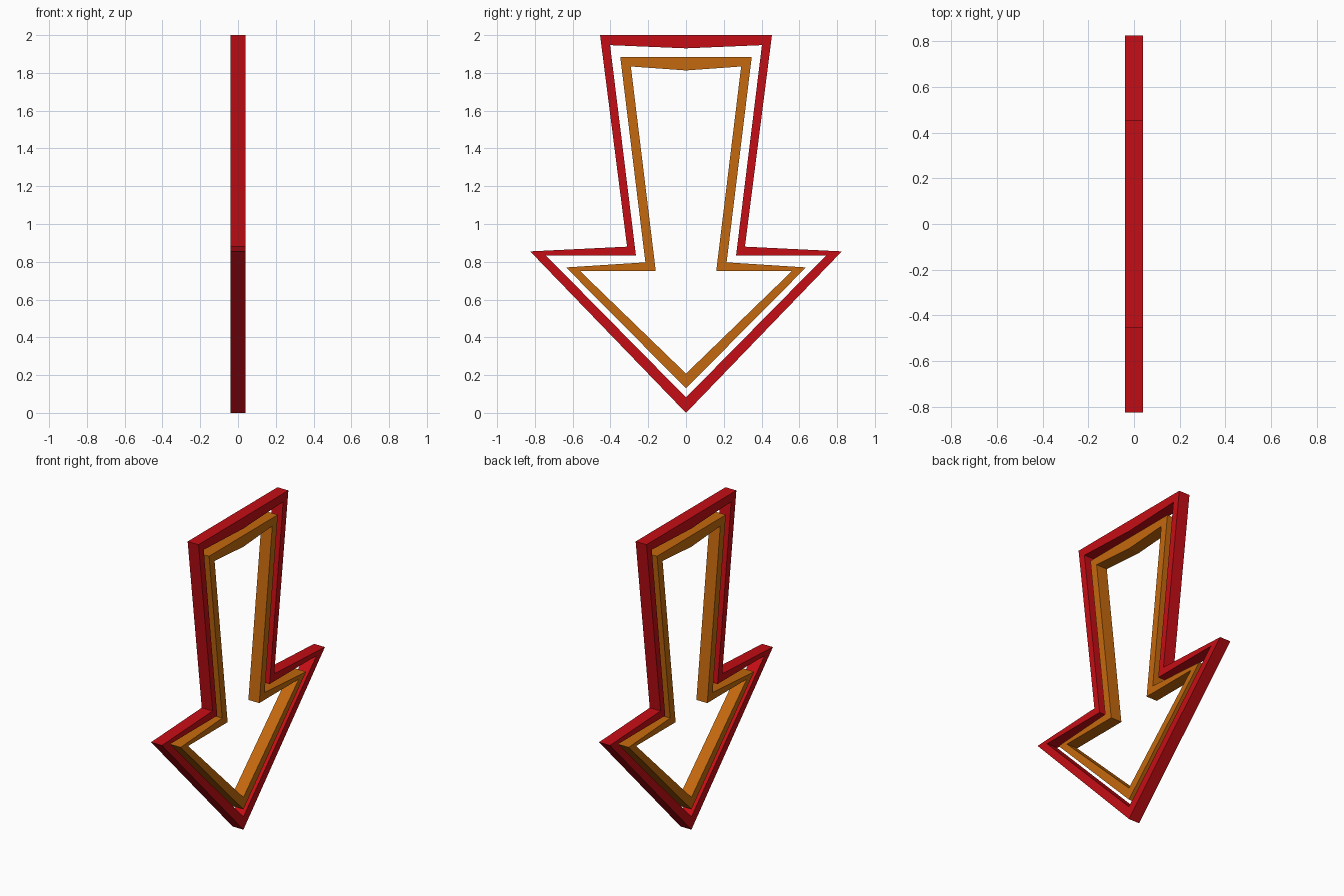
import bpy, bmesh

if "Cube" in bpy.data.objects:
    bpy.data.objects.remove(bpy.data.objects["Cube"])

DEPTH = 0.0385  # half thickness along x


def material(name, color):
    m = bpy.data.materials.new(name)
    m.diffuse_color = (*color, 1)
    m.use_nodes = True
    m.node_tree.nodes["Principled BSDF"].inputs["Base Color"].default_value = m.diffuse_color
    return m


def full_loop(half):
    # half runs from the top centre to the bottom tip on +y; mirror it to close the loop
    return half + [(-y, z) for y, z in reversed(half[1:-1])]


def arrow_frame(name, outer_half, inner_half, mat):
    outer, inner = full_loop(outer_half), full_loop(inner_half)
    bm = bmesh.new()
    rings = [[bm.verts.new((x, y, z)) for y, z in loop]
             for x, loop in ((DEPTH, outer), (DEPTH, inner),
                             (-DEPTH, inner), (-DEPTH, outer))]
    n = len(outer)
    # front face, inner wall, back face, outer wall
    for k in range(4):
        a, b = rings[k], rings[(k + 1) % 4]
        for i in range(n):
            j = (i + 1) % n
            bm.faces.new((a[i], a[j], b[j], b[i]))
    bmesh.ops.recalc_face_normals(bm, faces=bm.faces[:])
    mesh = bpy.data.meshes.new(name)
    bm.to_mesh(mesh)
    bm.free()
    mesh.materials.append(mat)
    obj = bpy.data.objects.new(name, mesh)
    bpy.context.collection.objects.link(obj)
    return obj


# Outer red border of the downward arrow
arrow_frame("outer_arrow_frame",
            [(0, 2.0), (0.455, 2.0), (0.312, 0.88), (0.825, 0.855), (0, 0.0)],
            [(0, 1.93), (0.402, 1.947), (0.265, 0.832), (0.74, 0.832), (0, 0.082)],
            material("red", (0.55, 0.004, 0.007)))

# Inner orange border
arrow_frame("inner_arrow_frame",
            [(0, 1.885), (0.348, 1.885), (0.215, 0.797), (0.635, 0.77), (0, 0.13)],
            [(0, 1.813), (0.292, 1.834), (0.16, 0.75), (0.56, 0.75), (0, 0.208)],
            material("orange", (0.55, 0.14, 0.004)))
